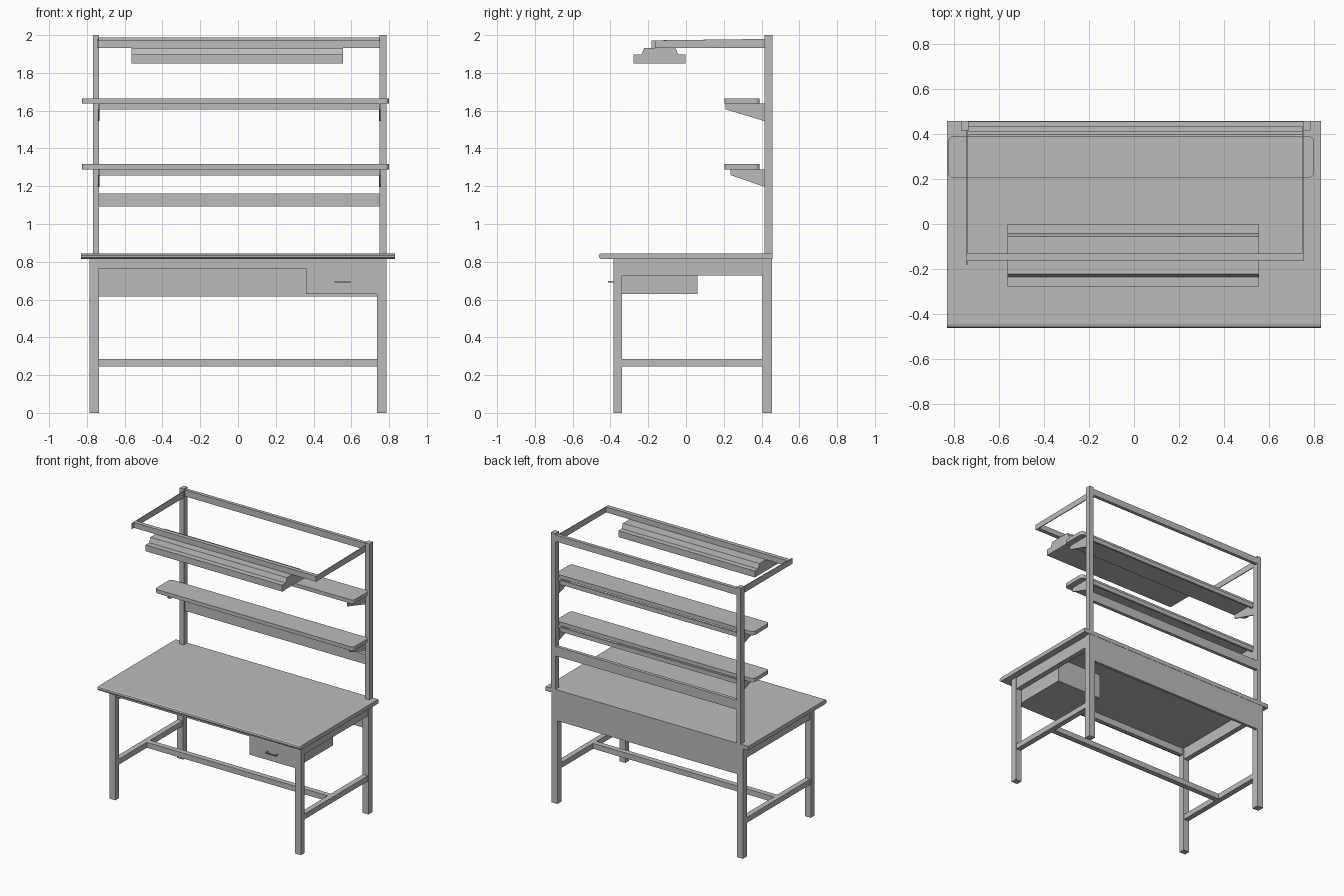
import bpy
import bmesh
from math import cos, sin, pi

cube = bpy.data.objects.get("Cube")
if cube:
    bpy.data.objects.remove(cube, do_unlink=True)

grey = bpy.data.materials.new("plain_grey")
grey.use_nodes = True
colour = (0.5, 0.5, 0.5, 1)
grey.diffuse_color = colour
grey.node_tree.nodes["Principled BSDF"].inputs["Base Color"].default_value = colour


def prism(name, outline, low, high, axis="x"):
    """Extrude a closed outline along x (outline is y, z) or along z (outline is x, y)."""
    bm = bmesh.new()
    place = (lambda p: (low, *p)) if axis == "x" else (lambda p: (*p, low))
    face = bm.faces.new([bm.verts.new(place(p)) for p in outline])
    grown = bmesh.ops.extrude_face_region(bm, geom=[face])["geom"]
    step = (high - low, 0, 0) if axis == "x" else (0, 0, high - low)
    bmesh.ops.translate(bm, vec=step, verts=[g for g in grown if isinstance(g, bmesh.types.BMVert)])
    bmesh.ops.recalc_face_normals(bm, faces=bm.faces)
    mesh = bpy.data.meshes.new(name)
    bm.to_mesh(mesh)
    bm.free()
    mesh.materials.append(grey)
    obj = bpy.data.objects.new(name, mesh)
    bpy.context.collection.objects.link(obj)
    return obj


def box(name, x, y, z):
    return prism(name, [(y[0], z[0]), (y[1], z[0]), (y[1], z[1]), (y[0], z[1])], *x)


def rounded(x, y, r, steps=6):
    """Rectangle outline with rounded corners."""
    corners = [(x[1] - r, y[1] - r), (x[0] + r, y[1] - r), (x[0] + r, y[0] + r), (x[1] - r, y[0] + r)]
    return [(cx + r * cos((q + i / steps) * pi / 2), cy + r * sin((q + i / steps) * pi / 2))
            for q, (cx, cy) in enumerate(corners) for i in range(steps + 1)]


FRONT, BACK = (-0.385, -0.34), (0.405, 0.455)
INNER = (-0.735, 0.735)

# Worktop with a rounded front edge
prism("worktop", [(0.457, 0.815), (0.457, 0.845), (-0.445, 0.845), (-0.457, 0.841),
                  (-0.462, 0.832), (-0.46, 0.822), (-0.45, 0.815)], -0.83, 0.83)

# Legs and side rails
for side, s in (("left", 1), ("right", -1)):
    leg_x = sorted((s * 0.735, s * 0.785))
    rail_x = sorted((s * 0.74, s * 0.78))
    for end, y in (("front", FRONT), ("back", BACK)):
        box(f"{end}_{side}_leg", leg_x, y, (0, 0.815))
    box(f"{side}_top_rail", rail_x, (FRONT[1], BACK[0]), (0.728, 0.815))
    box(f"{side}_low_rail", rail_x, (FRONT[1], BACK[0]), (0.245, 0.285))

# Rails between the two sides
box("middle_stretcher", (-0.74, 0.74), (-0.01, 0.03), (0.245, 0.285))
box("front_rail", INNER, (-0.38, -0.35), (0.765, 0.815))
box("back_panel", INNER, (0.435, 0.455), (0.615, 0.815))

# Drawer and its handle
box("drawer", (0.36, 0.735), (-0.38, 0.06), (0.63, 0.815))
box("handle_bar", (0.51, 0.595), (-0.412, -0.405), (0.69, 0.697))
for x in (0.51, 0.588):
    box("handle_stem", (x, x + 0.007), (-0.405, -0.38), (0.69, 0.697))

# Uprights and cross rails
box("left_upright", (0.75, 0.785), (0.415, 0.457), (0.845, 2))
box("right_upright", (-0.768, -0.735), (0.415, 0.457), (0.845, 2))
box("upper_back_rail", (-0.735, 0.75), (0.43, 0.455), (1.94, 1.988))
box("lower_back_rail", (-0.735, 0.75), (0.43, 0.455), (1.092, 1.162))

# Shelves, each with a rear rail and two tapered brackets
for level, z, tip in (("upper", 1.637, 0.21), ("lower", 1.289, 0.235)):
    prism(f"{level}_shelf", rounded((-0.826, 0.8), (0.205, 0.39), 0.025), z, z + 0.028, "z")
    box(f"{level}_shelf_rail", (-0.735, 0.75), (0.395, 0.41), (z - 0.032, z))
    wedge = [(tip, z), (tip, z - 0.03), (0.415, z - 0.092), (0.415, z)]
    prism(f"{level}_right_bracket", wedge, -0.741, -0.733)
    prism(f"{level}_left_bracket", wedge, 0.746, 0.754)

# Overhead frame: two thin arms and a front bar
for side, x, tip in (("right", -0.742, -0.183), ("left", 0.75, -0.165)):
    prism(f"{side}_arm", [(tip, 1.932), (0.457, 1.932), (0.457, 1.98), (tip, 1.972)], x - 0.003, x + 0.003)
box("overhead_front_bar", (-0.742, 0.75), (-0.162, -0.132), (1.932, 1.972))

# Lamp hung under the front bar
prism("lamp", [(-0.277, 1.85), (-0.277, 1.897), (-0.235, 1.897), (-0.222, 1.932),
               (-0.055, 1.932), (-0.042, 1.897), (-0.002, 1.897), (-0.002, 1.85)], -0.563, 0.556)
